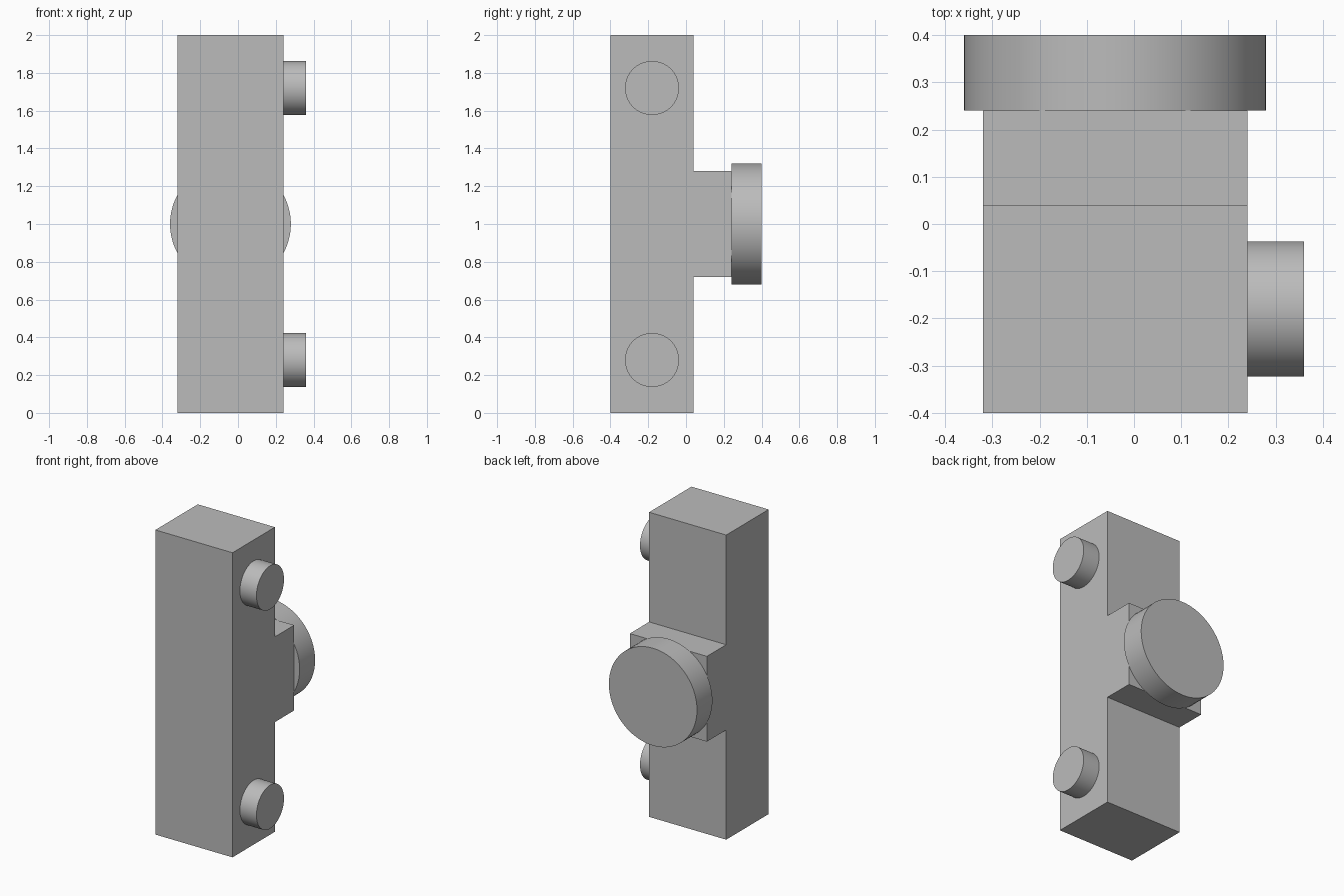
import bpy
import bmesh
import math

cube = bpy.data.objects.get("Cube")
if cube:
    bpy.data.objects.remove(cube, do_unlink=True)

grey = bpy.data.materials.new("plain grey")
grey.use_nodes = True
colour = (0.5, 0.5, 0.5, 1)
grey.diffuse_color = colour
grey.node_tree.nodes["Principled BSDF"].inputs["Base Color"].default_value = colour

LEFT, RIGHT = 0.24, -0.32          # side planes of the body
FRONT, BACK, MOUNT = -0.4, 0.04, 0.24


def extruded_profile(name, profile, x0, x1):
    """Extrude a closed (y, z) outline along x."""
    bm = bmesh.new()
    face = bm.faces.new([bm.verts.new((x0, y, z)) for y, z in profile])
    grown = bmesh.ops.extrude_face_region(bm, geom=[face])["geom"]
    verts = [g for g in grown if isinstance(g, bmesh.types.BMVert)]
    bmesh.ops.translate(bm, vec=(x1 - x0, 0, 0), verts=verts)
    bmesh.ops.recalc_face_normals(bm, faces=bm.faces)
    mesh = bpy.data.meshes.new(name)
    bm.to_mesh(mesh)
    bm.free()
    obj = bpy.data.objects.new(name, mesh)
    bpy.context.collection.objects.link(obj)
    mesh.materials.append(grey)


def disc(name, radius, depth, location, rotation):
    bpy.ops.mesh.primitive_cylinder_add(
        vertices=64, radius=radius, depth=depth, location=location, rotation=rotation)
    obj = bpy.context.object
    obj.name = name
    obj.data.materials.append(grey)
    bpy.ops.object.shade_smooth_by_angle(angle=math.radians(30))


# Upright bar with the square mount on its back, in one piece
extruded_profile("body", [
    (FRONT, 0), (BACK, 0), (BACK, 0.72), (MOUNT, 0.72),
    (MOUNT, 1.28), (BACK, 1.28), (BACK, 2), (FRONT, 2)], RIGHT, LEFT)

# Large round knob on the mount
disc("back_knob", 0.32, 0.16, (-0.04, 0.32, 1), (math.pi / 2, 0, 0))

# Two round studs on the left side
for name, z in (("lower_stud", 0.28), ("upper_stud", 1.72)):
    disc(name, 0.143, 0.12, (0.30, -0.18, z), (0, math.pi / 2, 0))
